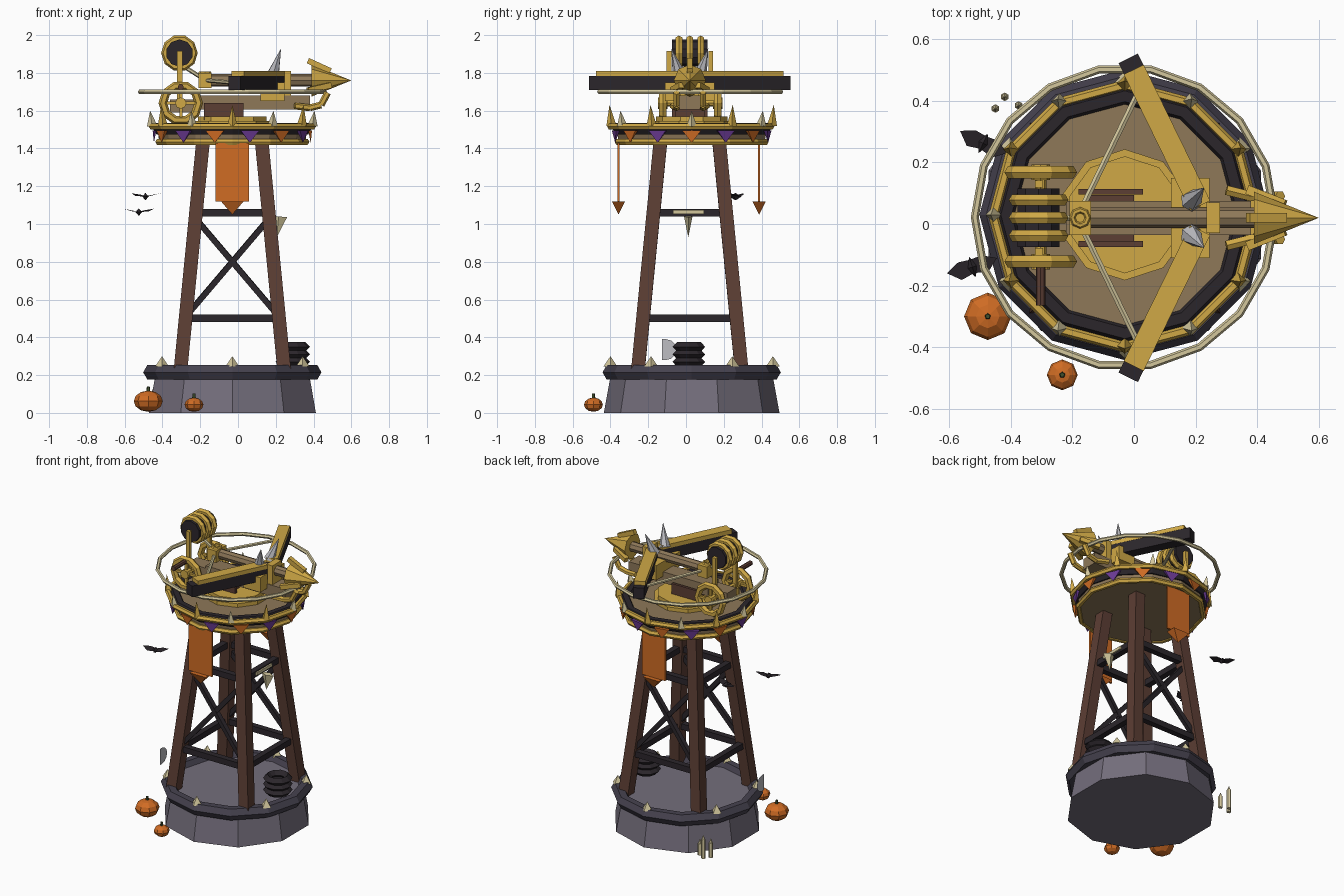
import bpy, bmesh
from math import radians, sin, cos, pi
from mathutils import Vector, Matrix

if "Cube" in bpy.data.objects:
    bpy.data.objects.remove(bpy.data.objects["Cube"])

CX, CY = -0.03, 0.03          # tower axis


def mat(name, hexcol):
    m = bpy.data.materials.new(name)
    c = [int(hexcol[i:i + 2], 16) / 255 for i in (0, 2, 4)]
    m.diffuse_color = [x / 12.92 if x < 0.04 else ((x + 0.055) / 1.055) ** 2.4 for x in c] + [1]
    m.use_nodes = True
    m.node_tree.nodes["Principled BSDF"].inputs["Base Color"].default_value = m.diffuse_color
    return m


GOLD, STONE, RIM = mat("gold", "D0A946"), mat("stone", "746E7C"), mat("rim", "46424F")
WOOD, IRON, TAN = mat("wood", "5C3E34"), mat("iron", "2B262B"), mat("tan", "8E7859")
BONE, ORANGE, PURPLE = mat("bone", "D3C79C"), mat("orange", "D06C24"), mat("purple", "6B3A94")
STEEL, GREEN = mat("steel", "BDBDC2"), mat("green", "41502D")


def finish(name, m):
    o = bpy.context.object
    o.name = name
    o.data.materials.append(m)
    return o


def mesh(name, verts, faces, m):
    me = bpy.data.meshes.new(name)
    me.from_pydata(verts, [], faces)
    o = bpy.data.objects.new(name, me)
    bpy.context.collection.objects.link(o)
    me.materials.append(m)
    return o


def frame(a, b):
    a, b = Vector(a), Vector(b)
    z = (b - a).normalized()
    x = Vector((0, 0, 1) if abs(z.z) < 0.9 else (0, 1, 0)).cross(z).normalized()
    return Matrix.Translation((a + b) / 2) @ Matrix((x, z.cross(x), z)).transposed().to_4x4(), (b - a).length


def rod(name, a, b, r, m, n=8, r2=None):
    M, L = frame(a, b)
    bpy.ops.mesh.primitive_cone_add(vertices=n, radius1=r, radius2=r if r2 is None else r2, depth=L)
    o = finish(name, m)
    o.matrix_world = M
    return o


def bar(name, a, b, w, h, m):
    M, L = frame(a, b)
    bpy.ops.mesh.primitive_cube_add(size=1)
    o = finish(name, m)
    o.data.transform(Matrix.Diagonal((w, h, L, 1)))
    o.matrix_world = M
    return o


def box(name, x0, x1, y0, y1, z0, z1, m):
    bpy.ops.mesh.primitive_cube_add(size=1, location=((x0 + x1) / 2, (y0 + y1) / 2, (z0 + z1) / 2))
    o = finish(name, m)
    o.data.transform(Matrix.Diagonal((x1 - x0, y1 - y0, z1 - z0, 1)))
    return o


def ring(name, loc, R, r, m, n=12, k=6, rot=(0, 0, 0)):
    bpy.ops.mesh.primitive_torus_add(location=loc, rotation=rot, major_radius=R, minor_radius=r,
                                     major_segments=n, minor_segments=k)
    return finish(name, m)


def polar(r, deg, z):
    return (CX + r * cos(radians(deg)), CY + r * sin(radians(deg)), z)


# stone base with rim and studs
rod("stone_base", (CX, CY, 0), (CX, CY, 0.22), 0.465, STONE, 10, 0.425)
ring("base_rim", (CX, CY, 0.215), 0.428, 0.044, RIM)
for i in range(6):
    rod("rim_stud", polar(0.43, 30 + 60 * i, 0.245), polar(0.43, 30 + 60 * i, 0.30), 0.037, BONE, 4, 0)


# tapering legs and braces
def off(z):
    return 0.275 - 0.118 * (z - 0.22) / 1.2


def corner(sx, sy, z, d=0):
    return (CX + sx * (off(z) + d), CY - 0.01 + sy * (off(z) + d), z)


C = [(-1, -1), (1, -1), (1, 1), (-1, 1)]
for i, c in enumerate(C):
    bar("leg", corner(*c, 0.2), corner(*c, 1.45), 0.072, 0.072, WOOD)
    d = C[(i + 1) % 4]
    for z in (0.5, 1.06):
        bar("cross_beam", corner(*c, z), corner(*d, z), 0.04, 0.04, IRON)
    if i in (0, 2):
        bar("diagonal_brace", corner(*c, 0.51), corner(*d, 1.03), 0.03, 0.03, IRON)
        bar("diagonal_brace", corner(*d, 0.51), corner(*c, 1.03), 0.03, 0.03, IRON)

# coil on the base, tooth trophy on the right side
for z in (0.27, 0.31, 0.35):
    ring("rope_coil", (0.29, 0.015, z), 0.065, 0.026, IRON, 10, 4)
bar("trophy_rod", (0.18, -0.07, 1.063), (0.18, 0.095, 1.063), 0.025, 0.02, BONE)
tooth = rod("trophy_tooth", (0.215, 0.012, 1.04), (0.205, 0.012, 0.93), 0.05, BONE, 4, 0)
tooth.data.transform(Matrix.Diagonal((0.9, 0.45, 1, 1)) if abs((tooth.matrix_world.to_3x3() @ Vector((1, 0, 0))).x) > 0.5
                     else Matrix.Diagonal((0.45, 0.9, 1, 1)))

# platform with rings
rod("platform", (CX, CY, 1.425), (CX, CY, 1.52), 0.385, TAN, 12, 0.40)
ring("platform_dark_ring", (CX, CY, 1.505), 0.385, 0.035, IRON)
ring("lower_gold_ring", (CX, CY, 1.435), 0.39, 0.018, GOLD)
ring("upper_gold_ring", (CX, CY - 0.005, 1.517), 0.425, 0.018, GOLD)
for i in range(12):
    rod("crown_spike", polar(0.425, 30 * i, 1.52), polar(0.435, 30 * i, 1.63 if i % 2 else 1.60),
        0.027, GOLD if i % 2 else BONE, 4, 0)
# pennants round the edge
for i in range(14):
    a = 360 / 14 * i
    mesh("pennant", [polar(0.425, a - 6.8, 1.495), polar(0.425, a + 6.8, 1.495), polar(0.415, a, 1.43),
                     polar(0.405, a - 6.8, 1.495), polar(0.405, a + 6.8, 1.495)],
         [(0, 2, 1), (3, 4, 2), (0, 1, 4, 3), (0, 3, 2), (1, 2, 4)], PURPLE if i % 2 else ORANGE)
# hanging banners
for y in (-0.357, 0.387):
    box("banner", CX - 0.088, CX + 0.088, y - 0.006, y + 0.006, 1.12, 1.43, ORANGE)
    tip = [(CX + sx * 0.06, y + sy * 0.035, 1.12) for sx, sy in C] + [(CX, y, 1.05)]
    mesh("banner_tip", tip, [(0, 3, 2, 1)] + [(k, (k + 1) % 4, 4) for k in range(4)], ORANGE)
# thin hoop around the weapon
ring("bone_hoop", (CX, 0.022, 1.70), 0.487, 0.013, BONE, 18, 6)

# turntable and stock
Y = 0.02
rod("turntable_lower", (CX, CY, 1.515), (CX, CY, 1.545), 0.213, GOLD, 10)
rod("turntable_upper", (CX, CY, 1.545), (CX, CY, 1.57), 0.19, GOLD, 10)
for s in (-1, 1):
    box("cheek_plate", -0.18, 0.03, Y + s * 0.085 - 0.009, Y + s * 0.085 + 0.009, 1.55, 1.64, WOOD)
box("stock_pedestal", -0.15, 0.0, Y - 0.075, Y + 0.075, 1.55, 1.62, WOOD)
box("stock", -0.22, 0.38, Y - 0.055, Y + 0.055, 1.605, 1.68, TAN)
box("bow_mount", 0.12, 0.245, Y - 0.13, Y + 0.13, 1.65, 1.75, GOLD)
box("bow_clamp", 0.235, 0.28, Y - 0.05, Y + 0.05, 1.66, 1.81, GOLD)

# bolt with barbed head
rod("bolt_shaft", (-0.18, Y, 1.76), (0.42, Y, 1.76), 0.033, TAN, 8)
rod("bolt_head", (0.39, Y, 1.76), (0.60, Y, 1.76), 0.085, GOLD, 8, 0)
box("bolt_nock", -0.21, -0.14, Y - 0.055, Y + 0.055, 1.72, 1.80, GOLD)
ring("nock_ring", (-0.175, Y, 1.80), 0.025, 0.01, GOLD, 8, 6, (0, 0, pi / 2))
for a in (90, 210, 330):
    u = Vector((0, cos(radians(a)), sin(radians(a))))
    c = Vector((0, Y, 1.76))
    bar("bolt_barb", c + u * 0.105 + Vector((0.37, 0, 0)), c + u * 0.05 + Vector((0.49, 0, 0)), 0.03, 0.03, GOLD)

# bow arms, strings, horns and front hooks
for s in (-1, 1):
    a, b = Vector((0.215, Y + s * 0.04, 0)), Vector((-0.01, Y + s * 0.5, 0))
    e = b + (b - a).normalized() * 0.02
    up = Vector((0, 0, 1))
    bar("bow_limb", a + up * 1.747, e + up * 1.747, 0.07, 0.075, IRON)
    bar("bow_limb_plate", a + up * 1.797, a.lerp(b, 0.96) + up * 1.797, 0.072, 0.027, GOLD)
    rod("bow_string", (0.01, Y + s * 0.4, 1.745), (-0.16, Y + s * 0.05, 1.76), 0.011, BONE, 6)
    rod("horn", (0.185, Y + s * 0.055, 1.79), (0.228, Y + s * 0.098, 1.93), 0.036, STEEL, 6, 0)
    y = Y + s * 0.07
    pts = [(0.30, y + s * 0.02, 1.625), (0.38, y, 1.615), (0.44, y, 1.63), (0.475, y, 1.695)]
    for p, q in zip(pts, pts[1:]):
        rod("front_hook", p, q, 0.018, GOLD, 6)

# winch wheels with axle and handle
side = (pi / 2, 0, 0)
WX = -0.303
for y in (Y - 0.142, Y + 0.148):
    ring("winch_wheel", (WX, y, 1.64), 0.095, 0.023, GOLD, 10, 6, side)
    rod("wheel_hub", (WX, y - 0.025, 1.64), (WX, y + 0.025, 1.64), 0.03, GOLD, 8)
    for k in range(2):
        d = Vector((cos(k * pi / 2), 0, sin(k * pi / 2))) * 0.09
        c = Vector((WX, y, 1.64))
        bar("wheel_spoke", c - d, c + d, 0.016, 0.016, GOLD)
rod("winch_axle", (WX, Y - 0.16, 1.64), (WX, Y + 0.165, 1.64), 0.018, GOLD, 8)
rod("winch_handle", (WX, Y - 0.14, 1.725), (WX, Y - 0.285, 1.725), 0.016, WOOD, 8)

# upper rope drum on posts
rod("rope_drum", (-0.31, Y - 0.095, 1.905), (-0.31, Y + 0.095, 1.905), 0.072, IRON, 10)
for k in (-1, 0, 1):
    ring("drum_ring", (-0.31, Y + k * 0.058, 1.905), 0.076, 0.021, GOLD, 10, 6, side)
for s in (-1, 1):
    box("drum_post", -0.322, -0.295, Y + s * 0.11 - 0.012, Y + s * 0.11 + 0.012, 1.63, 1.915, GOLD)
box("stock_tail", -0.36, -0.2, Y - 0.05, Y + 0.05, 1.59, 1.66, TAN)
rod("drum_rope", (-0.28, Y, 1.83), (-0.17, Y, 1.76), 0.011, BONE, 6)

# pumpkins
for x, y, r, h in ((-0.475, -0.30, 0.077, 0.112), (-0.233, -0.49, 0.05, 0.075)):
    bpy.ops.mesh.primitive_uv_sphere_add(segments=8, ring_count=6, radius=1, location=(x, y, h / 2 + 0.006))
    finish("pumpkin", ORANGE).data.transform(Matrix.Diagonal((r, r, h / 2, 1)))
    rod("pumpkin_stem", (x, y, h - 0.005), (x, y, h + 0.027), 0.011, GREEN, 5, 0.008)

# candles behind the base
for x, y, h in ((-0.45, 0.375, 0.10), (-0.42, 0.413, 0.13), (-0.375, 0.385, 0.08)):
    rod("candle", (x, y, 0), (x, y, h), 0.014, BONE, 6)
    rod("candle_tip", (x, y, h), (x, y, h + 0.03), 0.011, BONE, 6, 0)

# thin half-round marker on the left
arc = [(-0.5, -0.105 + 0.055 * cos(radians(t)), 0.335 + 0.055 * sin(radians(t))) for t in range(-90, 91, 30)]
arc = [(-0.5, -0.128, 0.28)] + arc + [(-0.5, -0.128, 0.39)]
mesh("half_round_marker", arc, [tuple(range(len(arc)))], STEEL)

# bats
for x, y, z, t in ((-0.49, 0.262, 1.145, -25), (-0.525, -0.14, 1.063, 17)):
    half = [(0.0, 0.025, 0), (0.0, -0.02, 0), (0.045, -0.03, 0.004), (0.085, 0.005, 0.018), (0.04, 0.028, 0.01)]
    wings = half + [(-p[0], p[1], p[2]) for p in half]
    body = [(0, -0.035, 0), (0, 0.035, 0), (-0.018, 0, 0), (0.018, 0, 0), (0, 0, -0.02), (0, 0, 0.02)]
    faces = [(0, 1, 2, 3, 4), (9, 8, 7, 6, 5)]
    faces += [(10 + a, 10 + b, 10 + c) for a in (0, 1) for b in (2, 3) for c in (4, 5)]
    o = mesh("bat", wings + body, faces, IRON)
    o.location = (x, y, z)
    o.rotation_euler.z = radians(t)
